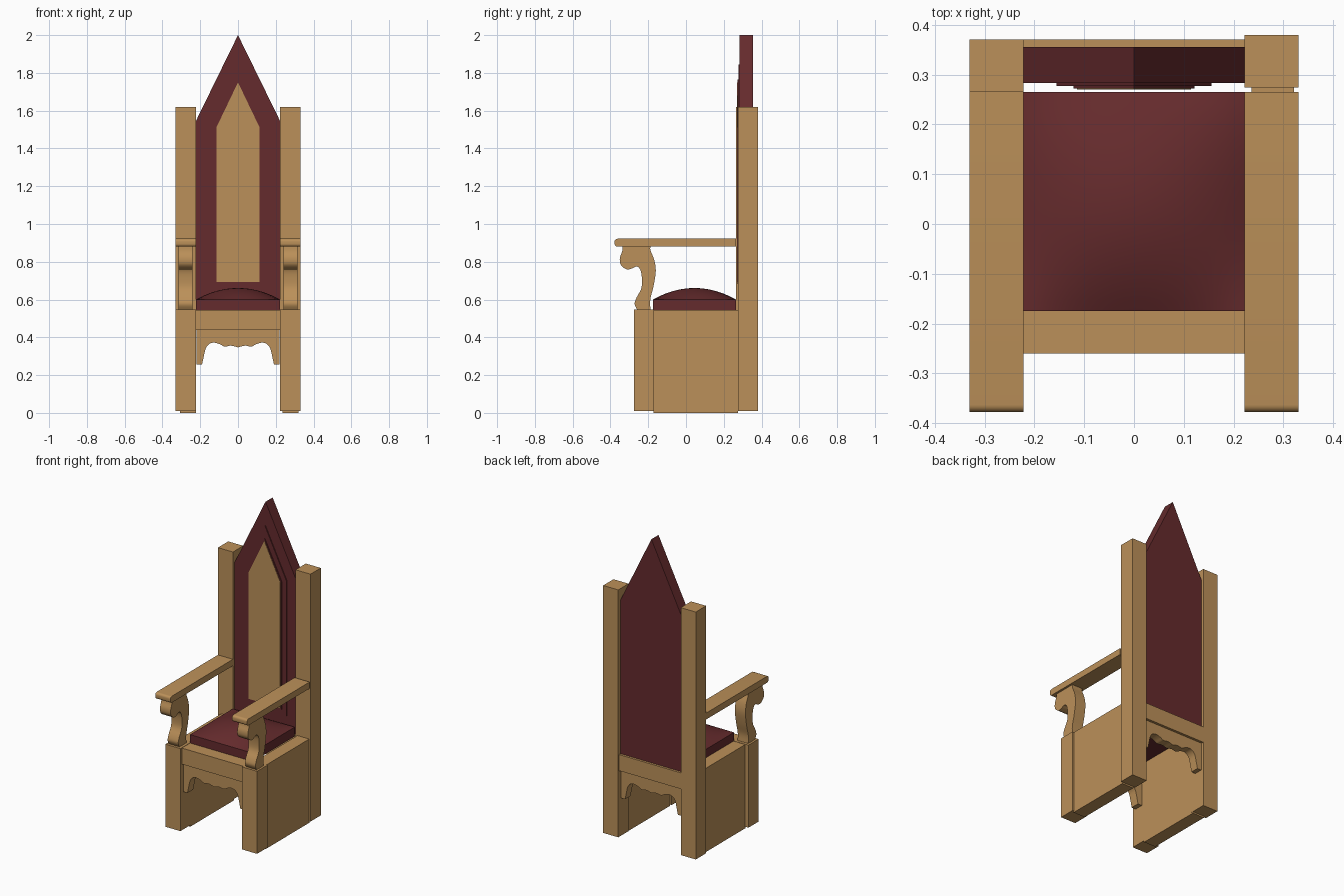
import bpy, bmesh, math
from mathutils import Vector

if "Cube" in bpy.data.objects:
    bpy.data.objects.remove(bpy.data.objects["Cube"])


def material(name, rgb):
    m = bpy.data.materials.new(name)
    m.diffuse_color = (*rgb, 1)
    m.use_nodes = True
    m.node_tree.nodes["Principled BSDF"].inputs["Base Color"].default_value = m.diffuse_color
    return m


WOOD = material("wood", (0.50, 0.28, 0.10))
RED = material("red_leather", (0.13, 0.024, 0.026))


def finish(name, bm, mat, smooth=False):
    bmesh.ops.recalc_face_normals(bm, faces=bm.faces[:])
    me = bpy.data.meshes.new(name)
    bm.to_mesh(me)
    bm.free()
    me.materials.append(mat)
    ob = bpy.data.objects.new(name, me)
    bpy.context.collection.objects.link(ob)
    if smooth:
        bpy.ops.object.select_all(action='DESELECT')
        ob.select_set(True)
        bpy.context.view_layer.objects.active = ob
        bpy.ops.object.shade_smooth_by_angle(angle=math.radians(35))
    return ob


def prism(name, pts, axis, a, b, mat, smooth=False):
    """Extrude a profile: axis 'x' takes (y, z) points, axis 'y' takes (x, z)."""
    bm = bmesh.new()
    place = (lambda p: (a, p[0], p[1])) if axis == 'x' else (lambda p: (p[0], a, p[1]))
    face = bm.faces.new([bm.verts.new(place(p)) for p in pts])
    ext = bmesh.ops.extrude_face_region(bm, geom=[face], use_keep_orig=True)
    moved = [v for v in ext['geom'] if isinstance(v, bmesh.types.BMVert)]
    bmesh.ops.translate(bm, verts=moved, vec=(b - a, 0, 0) if axis == 'x' else (0, b - a, 0))
    return finish(name, bm, mat, smooth)


def box(name, x, y, z, mat):
    pts = [(y[0], z[0]), (y[1], z[0]), (y[1], z[1]), (y[0], z[1])]
    return prism(name, pts, 'x', x[0], x[1], mat)


def curve(pts, n=4):
    """Smooth open curve through the given points (Catmull-Rom)."""
    p = [Vector(q) for q in [pts[0], *pts, pts[-1]]]
    out = []
    for i in range(1, len(p) - 2):
        for k in range(n):
            t = k / n
            out.append(0.5 * (2 * p[i] + (p[i + 1] - p[i - 1]) * t
                       + (2 * p[i - 1] - 5 * p[i] + 4 * p[i + 1] - p[i + 2]) * t * t
                       + (3 * p[i] - p[i - 1] - 3 * p[i + 1] + p[i + 2]) * t ** 3))
    return out + [p[-1]]


# Profiles of the scrolled arm support (y, z) and of half an apron edge (x, z)
scroll_front = curve([(-0.335, 0.88), (-0.338, 0.855), (-0.35, 0.82), (-0.346, 0.785),
                      (-0.315, 0.76), (-0.285, 0.765), (-0.262, 0.775), (-0.243, 0.76),
                      (-0.234, 0.72), (-0.236, 0.66), (-0.262, 0.61), (-0.272, 0.575),
                      (-0.257, 0.545)])
scroll_back = curve([(-0.188, 0.545), (-0.189, 0.60), (-0.172, 0.67), (-0.16, 0.75),
                     (-0.168, 0.81), (-0.188, 0.86), (-0.188, 0.88)])
half_apron = curve([(-0.19, 0.257), (-0.18, 0.305), (-0.17, 0.343), (-0.152, 0.365),
                    (-0.127, 0.372), (-0.097, 0.364), (-0.07, 0.351), (-0.037, 0.356),
                    (0, 0.347)])

# Armrest profile with a rounded front end
r = 0.015
arm = [(0.265, 0.88), (0.265, 0.922)]
for zc, start in ((0.922 - r, 90), (0.88 + r, 180)):
    for k in range(6):
        a = math.radians(start + 18 * k)
        arm.append((-0.378 + r + r * math.cos(a), zc + r * math.sin(a)))

# Legs, posts, side panels and arms on both sides
for side, s in (("left", -1), ("right", 1)):
    x = sorted((s * 0.222, s * 0.33))
    post_y = (0.265, 0.371) if s < 0 else (0.274, 0.38)
    panel_x = (-0.307, -0.2225) if s < 0 else (0.236, 0.321)
    box(side + "_back_post", x, post_y, (0.01, 1.62), WOOD)
    box(side + "_front_leg", x, (-0.275, -0.17), (0.01, 0.547), WOOD)
    box(side + "_side_panel", panel_x, (-0.172, 0.275), (0.0, 0.545), WOOD)
    prism(side + "_armrest", arm, 'x', x[0], x[1], WOOD, True)
    prism(side + "_arm_support", scroll_front + scroll_back, 'x',
          s * 0.24, s * 0.316, WOOD, True)

# Rails and scalloped aprons, front and back
edge = half_apron + [Vector((-p.x, p.y)) for p in reversed(half_apron[:-1])]
apron = [(-0.22, 0.445), (-0.22, 0.257)] + edge + [(0.22, 0.257), (0.22, 0.445)]
for end, rail_y, apron_y in (("front", (-0.26, -0.175), (-0.248, -0.19)),
                             ("back", (0.285, 0.371), (0.30, 0.355))):
    box(end + "_rail", (-0.223, 0.223), rail_y, (0.44, 0.545), WOOD)
    prism(end + "_apron", apron, 'y', *apron_y, WOOD, True)


# Stepped pointed backrest
def pointed(w, z0, z1, peak):
    return [(-w, z0), (w, z0), (w, z1), (0, peak), (-w, z1)]


prism("backrest", pointed(0.223, 0.545, 1.545, 2.0), 'y', 0.283, 0.356, RED)
prism("backrest_middle_step", pointed(0.156, 0.65, 1.525, 1.845), 'y', 0.277, 0.29, RED)
prism("backrest_inner_step", pointed(0.122, 0.683, 1.515, 1.765), 'y', 0.272, 0.29, RED)
prism("backrest_wood_panel", pointed(0.115, 0.692, 1.51, 1.75), 'y', 0.27, 0.29, WOOD)

# Domed seat cushion
bm = bmesh.new()
bmesh.ops.create_grid(bm, x_segments=20, y_segments=20, size=1)
for v in bm.verts:
    u, w = v.co.x, v.co.y
    v.co = (0.223 * u, 0.045 + 0.22 * w, 0.60 + 0.061 * (1 - u * u) * (1 - w * w))
rim = [e for e in bm.edges if e.is_boundary]
ext = bmesh.ops.extrude_edge_only(bm, edges=rim)['geom']
for v in ext:
    if isinstance(v, bmesh.types.BMVert):
        v.co.z = 0.54
bmesh.ops.contextual_create(bm, geom=[e for e in bm.edges if e.is_boundary])
finish("seat_cushion", bm, RED, True)
